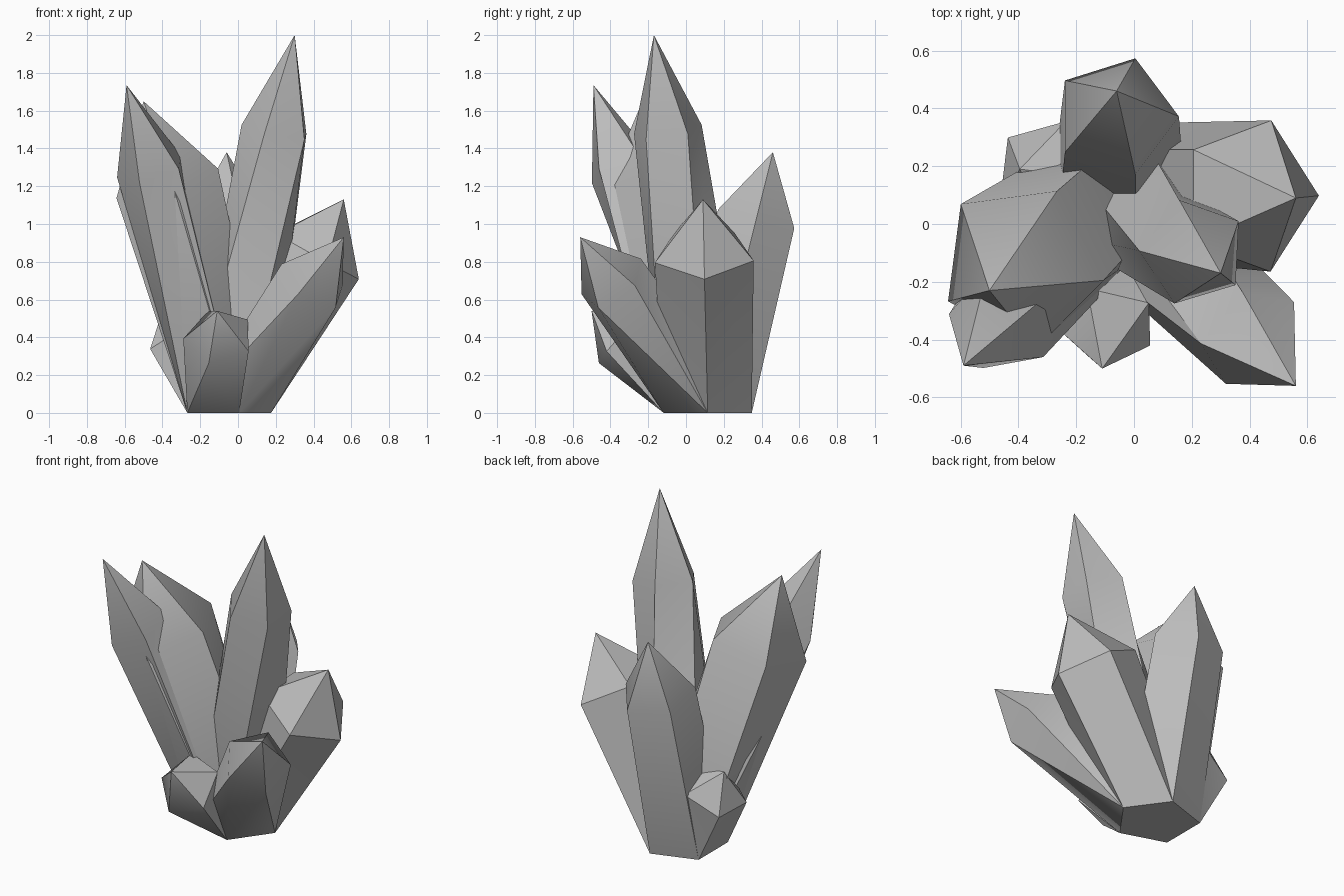
import bpy, bmesh, math
from mathutils import Vector

cube = bpy.data.objects.get("Cube")
if cube:
    bpy.data.objects.remove(cube, do_unlink=True)

# Single stone colour
stone = bpy.data.materials.new("grey_stone")
stone.use_nodes = True
GREY = (0.5, 0.5, 0.5, 1)
stone.diffuse_color = GREY
stone.node_tree.nodes["Principled BSDF"].inputs["Base Color"].default_value = GREY

ROOT = Vector((-0.07, 0.115, 0))   # centre of the shared pentagonal foot
ROOT_RADIUS = 0.245
SIDES = 5
SHOULDER = 0.745                   # where the point starts along the axis


def pentagon(radius, twist=0):
    angles = [math.radians(twist) + math.tau * i / SIDES for i in range(SIDES)]
    return [Vector((radius * math.cos(a), radius * math.sin(a), 0)) for a in angles]


def crystal(name, tip, radius, twist, cap=False):
    """Pentagonal shaft leaning from the foot, closed by a point on its axis."""
    tip = Vector(tip)
    axis = tip - ROOT
    lean = Vector((0, 0, 1)).rotation_difference(axis)
    bm = bmesh.new()
    foot = [bm.verts.new(ROOT + p) for p in pentagon(ROOT_RADIUS)]
    ring = [bm.verts.new(ROOT + axis * SHOULDER + lean @ p) for p in pentagon(radius, twist)]
    apex = bm.verts.new(tip)
    shaft = []
    for i in range(SIDES):
        j = (i + 1) % SIDES
        shaft.append(bm.faces.new((foot[i], foot[j], ring[j], ring[i])))
        bm.faces.new((ring[i], ring[j], apex))
    if cap:
        bm.faces.new(foot[::-1])
    bmesh.ops.triangulate(bm, faces=shaft, quad_method='SHORT_EDGE')
    mesh = bpy.data.meshes.new(name)
    bm.to_mesh(mesh)
    bm.free()
    mesh.materials.append(stone)
    obj = bpy.data.objects.new(name, mesh)
    bpy.context.collection.objects.link(obj)
    bpy.ops.object.select_all(action='DESELECT')
    obj.select_set(True)
    bpy.context.view_layer.objects.active = obj
    bpy.ops.object.shade_smooth_by_angle(angle=math.radians(35))


# The cluster, tallest to shortest
crystal("tall_crystal", (0.30, -0.17, 2.0), 0.19, 34)
crystal("right_front_crystal", (-0.59, -0.49, 1.735), 0.19, 31)
crystal("right_wide_crystal", (-0.50, -0.23, 1.65), 0.297, -9)
crystal("back_crystal", (-0.06, 0.46, 1.38), 0.218, 0)
crystal("left_wide_crystal", (0.56, 0.09, 1.13), 0.275, 0, cap=True)
crystal("left_front_crystal", (0.56, -0.56, 0.93), 0.195, 35)
crystal("small_back_crystal", (-0.395, 0.19, 0.555), 0.20, -6)
crystal("small_front_crystal", (-0.11, -0.50, 0.54), 0.19, 36)
